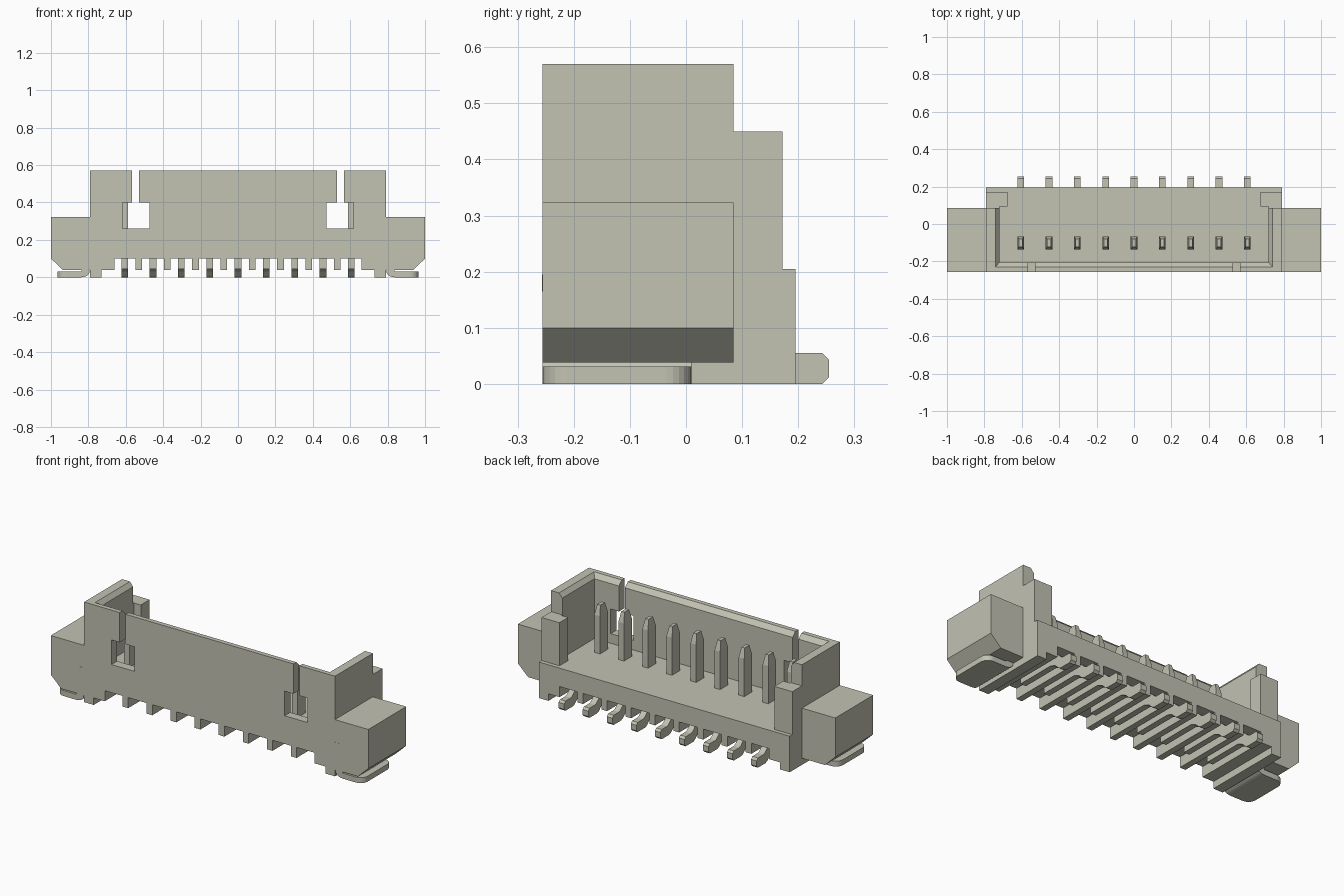
import bpy, bmesh, math

if "Cube" in bpy.data.objects:
    bpy.data.objects.remove(bpy.data.objects["Cube"])

# One warm grey for every part
grey = bpy.data.materials.new("warm_grey")
grey.diffuse_color = (0.54, 0.54, 0.45, 1)
grey.use_nodes = True
grey.node_tree.nodes["Principled BSDF"].inputs["Base Color"].default_value = grey.diffuse_color


def finish(name, bm):
    bmesh.ops.recalc_face_normals(bm, faces=bm.faces[:])
    mesh = bpy.data.meshes.new(name)
    bm.to_mesh(mesh)
    bm.free()
    mesh.materials.append(grey)
    obj = bpy.data.objects.new(name, mesh)
    bpy.context.collection.objects.link(obj)
    return obj


def loft(name, rings):
    """Closed solid through rings of 3D points."""
    bm = bmesh.new()
    loops = [[bm.verts.new(p) for p in ring] for ring in rings]
    n = len(loops[0])
    for a, b in zip(loops, loops[1:]):
        for i in range(n):
            bm.faces.new((a[i], a[(i + 1) % n], b[(i + 1) % n], b[i]))
    bm.faces.new(loops[0][::-1])
    bm.faces.new(loops[-1])
    return finish(name, bm)


def prism(name, pts, axis, a, b):
    """Extrude a 2D profile along one axis from a to b."""
    place = {"x": lambda u, v, t: (t, u, v),
             "y": lambda u, v, t: (u, t, v),
             "z": lambda u, v, t: (u, v, t)}[axis]
    return loft(name, [[place(u, v, t) for u, v in pts] for t in (a, b)])


def rect(x0, x1, y0, y1, z):
    return [(x0, y0, z), (x1, y0, z), (x1, y1, z), (x0, y1, z)]


def box(name, x0, x1, y0, y1, z0, z1):
    return loft(name, [rect(x0, x1, y0, y1, z0), rect(x0, x1, y0, y1, z1)])


def cut(obj, cutters):
    """Subtract the cutters, bake the result and remove them."""
    for c in cutters:
        c.hide_render = True
        m = obj.modifiers.new("cut", "BOOLEAN")
        m.operation = "DIFFERENCE"
        m.solver = "EXACT"
        m.object = c
    dg = bpy.context.evaluated_depsgraph_get()
    baked = bpy.data.meshes.new_from_object(obj.evaluated_get(dg))
    obj.modifiers.clear()
    obj.data = baked
    for c in cutters:
        bpy.data.objects.remove(c)


FRONT, PITCH, FLOOR = -0.256, 0.1515, 0.205

# Base with feet and a comb of ribs underneath
comb = [(-0.79, 0), (-0.73, 0), (-0.73, 0.04), (-0.66, 0.04), (-0.66, 0.1)]
for i in range(8):
    c = (i - 3.5) * PITCH
    comb += [(c - 0.018, 0.1), (c - 0.018, 0.04), (c + 0.018, 0.04), (c + 0.018, 0.1)]
comb += [(0.66, 0.1), (0.66, 0.04), (0.73, 0.04), (0.73, 0), (0.79, 0),
         (0.79, FLOOR), (-0.79, FLOOR)]
prism("base", comb, "y", FRONT, 0.195)

# Three-sided shroud with a flared inner rim and two keyed front slots
shroud = box("shroud", -0.79, 0.79, FRONT, 0.085, FLOOR, 0.57)
cutters = [loft("cavity_cutter", [rect(-0.72, 0.72, -0.205, 0.3, 0.1),
                                  rect(-0.72, 0.72, -0.205, 0.3, 0.545),
                                  rect(-0.74, 0.74, -0.23, 0.3, 0.57),
                                  rect(-0.74, 0.74, -0.23, 0.3, 0.65)])]
for s in (-1, 1):
    key = [(0.473, 0.26), (0.618, 0.26), (0.618, 0.4), (0.566, 0.4),
           (0.566, 0.7), (0.528, 0.7), (0.528, 0.4), (0.473, 0.4)]
    cutters.append(prism("slot_cutter", [(s * x, z) for x, z in key], "y", -0.4, -0.15))
cut(shroud, cutters)

# Parts mirrored at both ends
for s, side in ((-1, "left"), (1, "right")):
    def flip(pts):
        return [(s * u, v) for u, v in pts]

    # Rear corner post, stepped around the end of the side wall
    prism(side + "_rear_post", flip([(0.79, 0.085), (0.79, 0.172), (0.677, 0.172),
                                     (0.677, 0.093), (0.72, 0.093), (0.72, 0.085)]),
          "z", FLOOR, 0.45)

    # Side ear with a chamfered lower edge
    prism(side + "_ear", flip([(0.79, 0.038), (0.935, 0.038), (1.0, 0.1),
                               (1.0, 0.323), (0.79, 0.323)]), "y", FRONT, 0.085)

    # Flat solder tab with rounded outer corners
    r, x1, y1 = 0.045, 0.965, 0.01
    outline = [(0.84, FRONT)]
    for cy, start in ((FRONT + r, -90), (y1 - r, 0)):
        for k in range(7):
            a = math.radians(start + 15 * k)
            outline.append((x1 - r + r * math.cos(a), cy + r * math.sin(a)))
    outline.append((0.84, y1))
    tab = prism(side + "_solder_tab", flip(outline), "z", 0, 0.031)

    # Curved root of the tab, rising into the ear
    bend = [(0.84, 0.031), (0.83, 0.05), (0.793, 0.05)]
    for k in range(7):
        a = math.radians(180 + 15 * k)
        bend.append((0.84 + 0.047 * math.cos(a), 0.031 + 0.031 * math.sin(a)))
    prism(side + "_tab_bend", flip(bend[:-1] + [(0.84, 0)]), "y", FRONT, y1)

    # Small latch of the metal tab on the front face
    prism(side + "_latch_plate", flip([(0.79, 0.195), (0.82, 0.195), (0.82, 0.165),
                                       (0.81, 0.165), (0.81, 0.185), (0.79, 0.185)]),
          "y", FRONT - 0.001, FRONT + 0.004)

# Contacts: upright tapered blade, plus a bent tail ending in a solder foot
tail = [(-0.135, 0.045), (0.1, 0.045), (0.135, 0.03), (0.16, 0.006), (0.175, 0),
        (0.243, 0), (0.255, 0.012), (0.255, 0.043), (0.243, 0.055), (0.195, 0.055),
        (0.182, 0.06), (0.155, 0.085), (0.125, 0.101), (-0.135, 0.101)]
for i in range(9):
    x = (i - 4) * PITCH
    w = 0.0175
    loft(f"contact_blade_{i + 1}", [rect(x - w, x + w, -0.137, -0.066, 0.1),
                                    rect(x - w, x + w, -0.137, -0.066, 0.42),
                                    rect(x - 0.01, x + 0.01, -0.122, -0.081, 0.475)])
    prism(f"contact_tail_{i + 1}", tail, "x", x - w, x + w)
